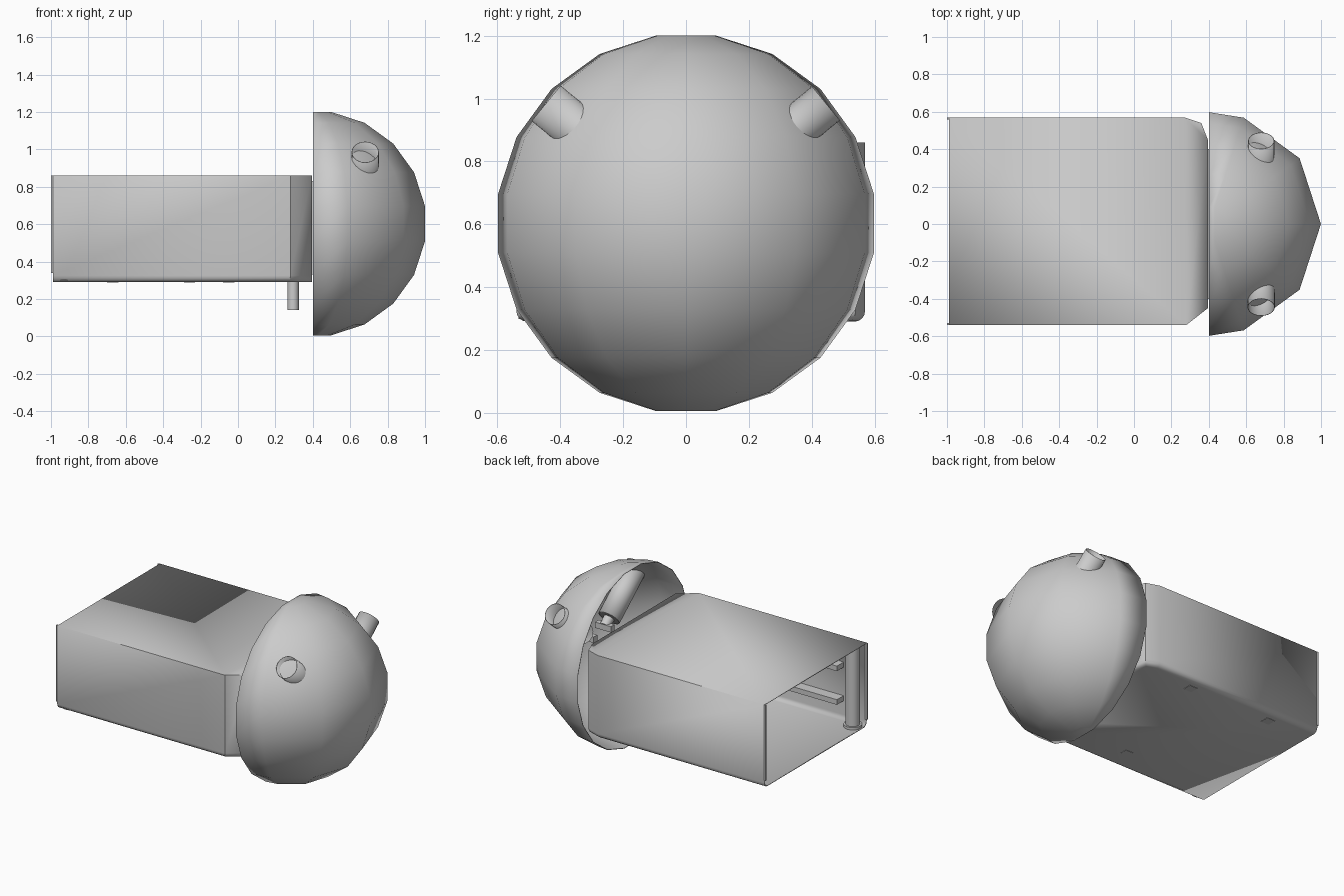
import bpy, bmesh, math
from mathutils import Vector

if "Cube" in bpy.data.objects:
    bpy.data.objects.remove(bpy.data.objects["Cube"])


def finish(bm, name, smooth=None, solid=0):
    bmesh.ops.recalc_face_normals(bm, faces=bm.faces)
    me = bpy.data.meshes.new(name)
    bm.to_mesh(me)
    bm.free()
    ob = bpy.data.objects.new(name, me)
    bpy.context.collection.objects.link(ob)
    if solid:
        mod = ob.modifiers.new("wall", 'SOLIDIFY')
        mod.thickness = solid
        mod.offset = -1
    if smooth:
        bpy.ops.object.select_all(action='DESELECT')
        ob.select_set(True)
        bpy.context.view_layer.objects.active = ob
        bpy.ops.object.shade_smooth_by_angle(angle=math.radians(smooth))
    return ob


def box(name, x, y, z):
    bm = bmesh.new()
    bmesh.ops.create_cube(bm, size=1)
    for v in bm.verts:
        v.co = [(r[0] + r[1]) / 2 + c * (r[1] - r[0]) for c, r in zip(v.co, (x, y, z))]
    return finish(bm, name)


def rod(name, a, b, r, sides=20, caps=True, solid=0):
    a, b = Vector(a), Vector(b)
    bm = bmesh.new()
    bmesh.ops.create_cone(bm, cap_ends=caps, segments=sides, radius1=r, radius2=r,
                          depth=(b - a).length)
    rot = (b - a).to_track_quat('Z', 'Y').to_matrix()
    for v in bm.verts:
        v.co = rot @ v.co + (a + b) / 2
    return finish(bm, name, 40, solid)


# Hull: hollow box with chamfered front corners, rounded lower edges, open rear
plan = [(-0.99, -0.54), (0.28, -0.54), (0.395, -0.45), (0.395, 0.45),
        (0.36, 0.54), (0.27, 0.57), (-0.99, 0.57)]
bm = bmesh.new()
low = bm.faces.new([bm.verts.new((x, y, 0.29)) for x, y in plan])
up = bmesh.ops.extrude_face_region(bm, geom=[low], use_keep_orig=True)['geom']
for v in up:
    if isinstance(v, bmesh.types.BMVert):
        v.co.z = 0.86
bm.faces.ensure_lookup_table()


def flat_in_x(e):
    return abs(e.verts[0].co.x - e.verts[1].co.x) < 1e-4


ends = [f for f in bm.faces if all(abs(v.co.x - f.verts[0].co.x) < 1e-4 for v in f.verts)]
edges = [e for e in bm.edges if all(v.co.z < 0.3 for v in e.verts) and not flat_in_x(e)]
bmesh.ops.delete(bm, geom=ends, context='FACES_ONLY')
bmesh.ops.recalc_face_normals(bm, faces=bm.faces)
bmesh.ops.bevel(bm, geom=edges, offset=0.035, segments=4, affect='EDGES', profile=0.5)
finish(bm, "hull", 30, 0.008)

# Front bulkhead on both sides of a doorway
for s, inner in ((1, 0.28), (-1, 0.24)):
    ys = sorted((s * inner, s * 0.40))
    box("bulkhead_panel", (0.385, 0.405), ys, (0.33, 0.83))
box("door_header", (0.385, 0.405), (-0.24, 0.28), (0.79, 0.83))
box("door_sill", (0.385, 0.405), (-0.24, 0.28), (0.33, 0.36))

# Nose: half of a ten-sided globe, open at the back
R = 0.605
bm = bmesh.new()
rings = []
for i in range(10):
    el = math.radians(-81 + 18 * i)
    rings.append([bm.verts.new((0.402 + R * math.cos(el) * math.cos(math.radians(az)),
                                R * math.cos(el) * math.sin(math.radians(az)),
                                0.603 + R * math.sin(el)))
                  for az in (-90, -72, -36, 0, 36, 72, 90)])
for a, b in zip(rings, rings[1:]):
    for j in range(6):
        bm.faces.new((a[j], a[j + 1], b[j + 1], b[j]))
bm.faces.new(rings[0])
bm.faces.new(rings[-1])
finish(bm, "nose_dome", 60, 0.004)

# Launch tubes through the nose, with breech and grip inside
for s in (-1, 1):
    out, inn = Vector((0.68, s * 0.445, 0.985)), Vector((0.68, s * 0.14, 0.735))
    d = (inn - out).normalized()
    rod("nose_tube", out, inn, 0.07, 24, False, 0.003)
    rod("tube_plug", inn - d * 0.02, inn, 0.067)
    rod("breech", inn, inn + d * 0.06, 0.035, 12)
    e = inn + d * 0.06
    box("breech_grip", (0.62, 0.74), (e.y - 0.02, e.y + 0.02), (e.z - 0.02, e.z + 0.02))

# Pipe under the hull
rod("under_pipe", (0.295, -0.22, 0.14), (0.295, -0.22, 0.30), 0.03, 16)

# Two stacks of narrow shelves along the front wall
for x in ((-0.82, -0.33), (-0.19, 0.27)):
    for z in (0.42, 0.65):
        box("wall_shelf", x, (-0.535, -0.46), (z, z + 0.035))

# Rear corner post with base ring and thin frame strips
rod("rear_post", (-0.93, -0.475, 0.298), (-0.93, -0.475, 0.855), 0.045)
rod("post_base", (-0.93, -0.475, 0.298), (-0.93, -0.475, 0.315), 0.058)
for y in ((-0.54, -0.528), (0.558, 0.57)):
    box("rear_strip", (-1.0, -0.985), y, (0.34, 0.86))


# Crew seats
def seat(x, y, face):
    box("seat_base", (x - 0.03, x + 0.03), (y - 0.03, y + 0.03), (0.288, 0.36))
    box("seat_cushion", (x - 0.07, x + 0.07), (y - 0.06, y + 0.06), (0.36, 0.39))
    bx = x + face * 0.06
    box("seat_back", (bx - 0.012, bx + 0.012), (y - 0.06, y + 0.06), (0.39, 0.50))


seat(-0.26, -0.38, 1)
seat(-0.67, 0.48, 1)
seat(-0.05, 0.48, -1)
